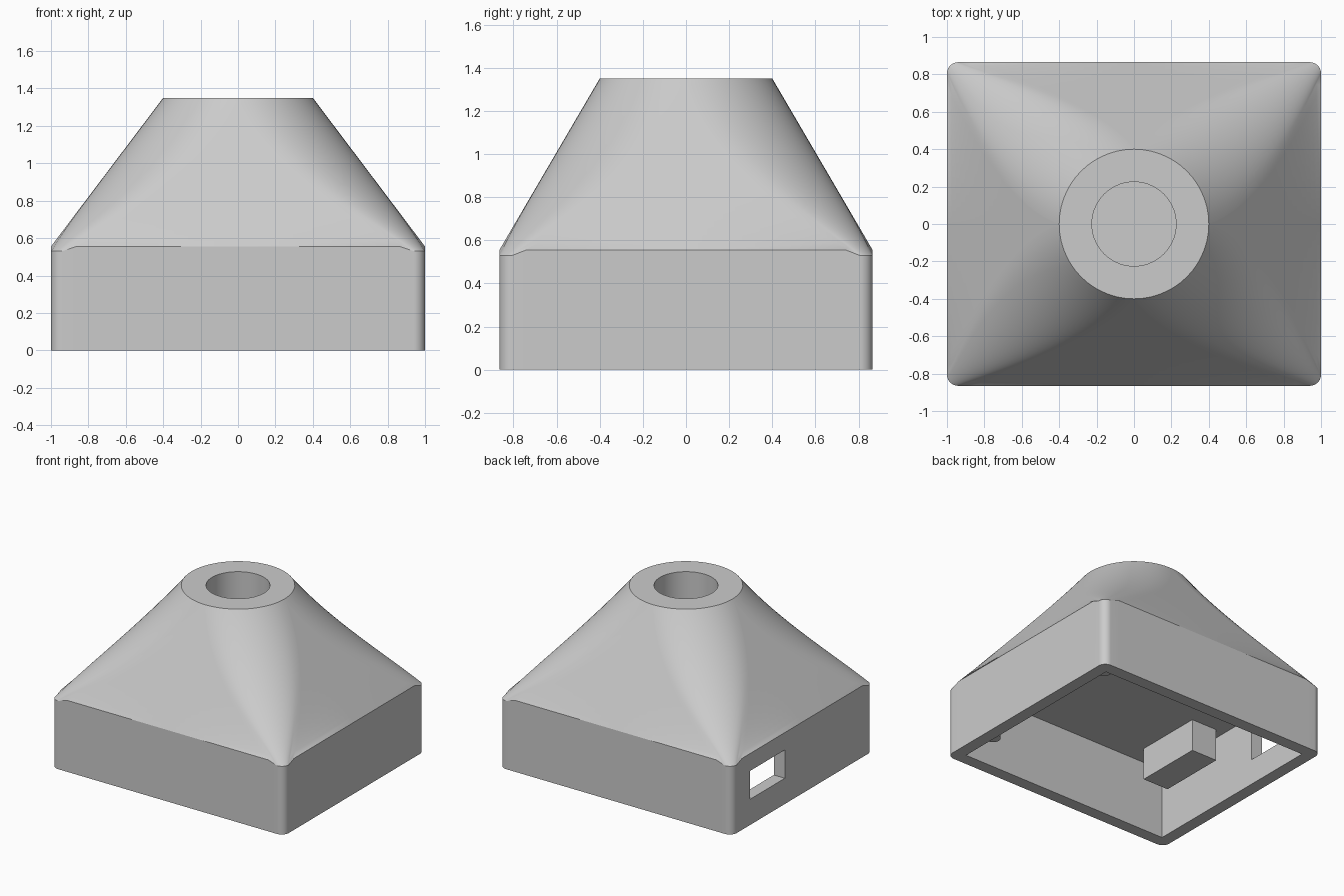
import bpy, bmesh
from math import sin, cos, pi
from mathutils import Vector

old = bpy.data.objects.get("Cube")
if old:
    bpy.data.objects.remove(old)

HALF_X, HALF_Y, TOP_R = 1.0, 0.865, 0.4
EAVE, TOP, WALL = 0.555, 1.35, 0.095
CEILING = 0.55

grey = bpy.data.materials.new("plain grey")
grey.use_nodes = True
colour = (0.6, 0.6, 0.6, 1)
grey.diffuse_color = colour
grey.node_tree.nodes["Principled BSDF"].inputs["Base Color"].default_value = colour


def make_object(name, bm):
    mesh = bpy.data.meshes.new(name)
    bm.to_mesh(mesh)
    bm.free()
    mesh.materials.append(grey)
    obj = bpy.data.objects.new(name, mesh)
    bpy.context.collection.objects.link(obj)
    return obj


def make_box(name, low, high):
    bm = bmesh.new()
    bmesh.ops.create_cube(bm, size=1)
    low, high = Vector(low), Vector(high)
    for v in bm.verts:
        v.co = (low + high) / 2 + v.co * (high - low)
    return make_object(name, bm)


def smooth(obj, angle):
    bpy.ops.object.select_all(action="DESELECT")
    obj.select_set(True)
    bpy.context.view_layer.objects.active = obj
    bpy.ops.object.shade_smooth_by_angle(angle=angle)


def section(t, steps=14):
    """Rounded rectangle turning into a circle; also flags the corner points."""
    a = HALF_X + (TOP_R - HALF_X) * t
    b = HALF_Y + (TOP_R - HALF_Y) * t
    r = 0.06 + (TOP_R - 0.06) * t + 0.6 * t * (1 - t)
    points = []
    for q, (sx, sy) in enumerate([(1, 1), (-1, 1), (-1, -1), (1, -1)]):
        cx, cy = sx * (a - r), sy * (b - r)
        for i in range(steps + 1):
            ang = (q + i / steps) * pi / 2
            points.append((cx + r * cos(ang), cy + r * sin(ang), True))
        # points along the straight side that follows the corner
        x, y, _ = points[-1]
        ex, ey = (-x, y) if q % 2 == 0 else (x, -y)
        for f in (0.04, 0.5, 0.96):
            points.append((x + (ex - x) * f, y + (ey - y) * f, False))
    return points


# Housing: straight walls, roof blending to a round top, blind socket
bm = bmesh.new()
rings = [[(x, y, 0) for x, y, c in section(0)]]
LEVELS = 24
for k in range(LEVELS + 1):
    t = k / LEVELS
    z = EAVE + (TOP - EAVE) * t
    dip = 0.025 * (1 - t) ** 8
    rings.append([(x, y, z - dip * c) for x, y, c in section(t)])
socket = 0.225 / TOP_R
for z in (TOP, 0.8):
    rings.append([(x * socket, y * socket, z) for x, y, c in section(1)])

loops = [[bm.verts.new(p) for p in ring] for ring in rings]
for lower, upper in zip(loops, loops[1:]):
    for i in range(len(lower)):
        j = (i + 1) % len(lower)
        bm.faces.new((lower[i], lower[j], upper[j], upper[i]))
bm.faces.new(loops[0][::-1])
bm.faces.new(loops[-1])
bmesh.ops.remove_doubles(bm, verts=bm.verts, dist=0.0001)
bmesh.ops.recalc_face_normals(bm, faces=bm.faces)
housing = make_object("housing", bm)

# Open underside cavity and the port window through one side wall
ix, iy = HALF_X - WALL, HALF_Y - WALL
cutters = [
    make_box("cavity_cutter", (-ix, -iy, -0.2), (ix, iy, CEILING)),
    make_box("port_cutter", (-1.2, 0.215, 0.2), (-0.7, 0.64, 0.42)),
]
bpy.context.view_layer.objects.active = housing
for cutter in cutters:
    cutter.hide_render = True
    mod = housing.modifiers.new(cutter.name, "BOOLEAN")
    mod.operation = "DIFFERENCE"
    mod.solver = "EXACT"
    mod.object = cutter
    bpy.ops.object.modifier_apply(modifier=mod.name)
for cutter in cutters:
    bpy.data.objects.remove(cutter)
smooth(housing, 0.45)

# Block hanging from the cavity ceiling
make_box("ceiling_block", (-0.83, -0.62, 0.3), (-0.61, -0.085, CEILING + 0.02))

# Two mounting pegs
for name, side in (("front_peg", -1), ("back_peg", 1)):
    bm = bmesh.new()
    bmesh.ops.create_cone(bm, cap_ends=True, segments=32, radius1=0.054,
                          radius2=0.054, depth=CEILING - 0.08)
    bmesh.ops.translate(bm, verts=bm.verts,
                        vec=(0.79, side * 0.61, (CEILING + 0.12) / 2 + 0.01))
    smooth(make_object(name, bm), 0.6)
